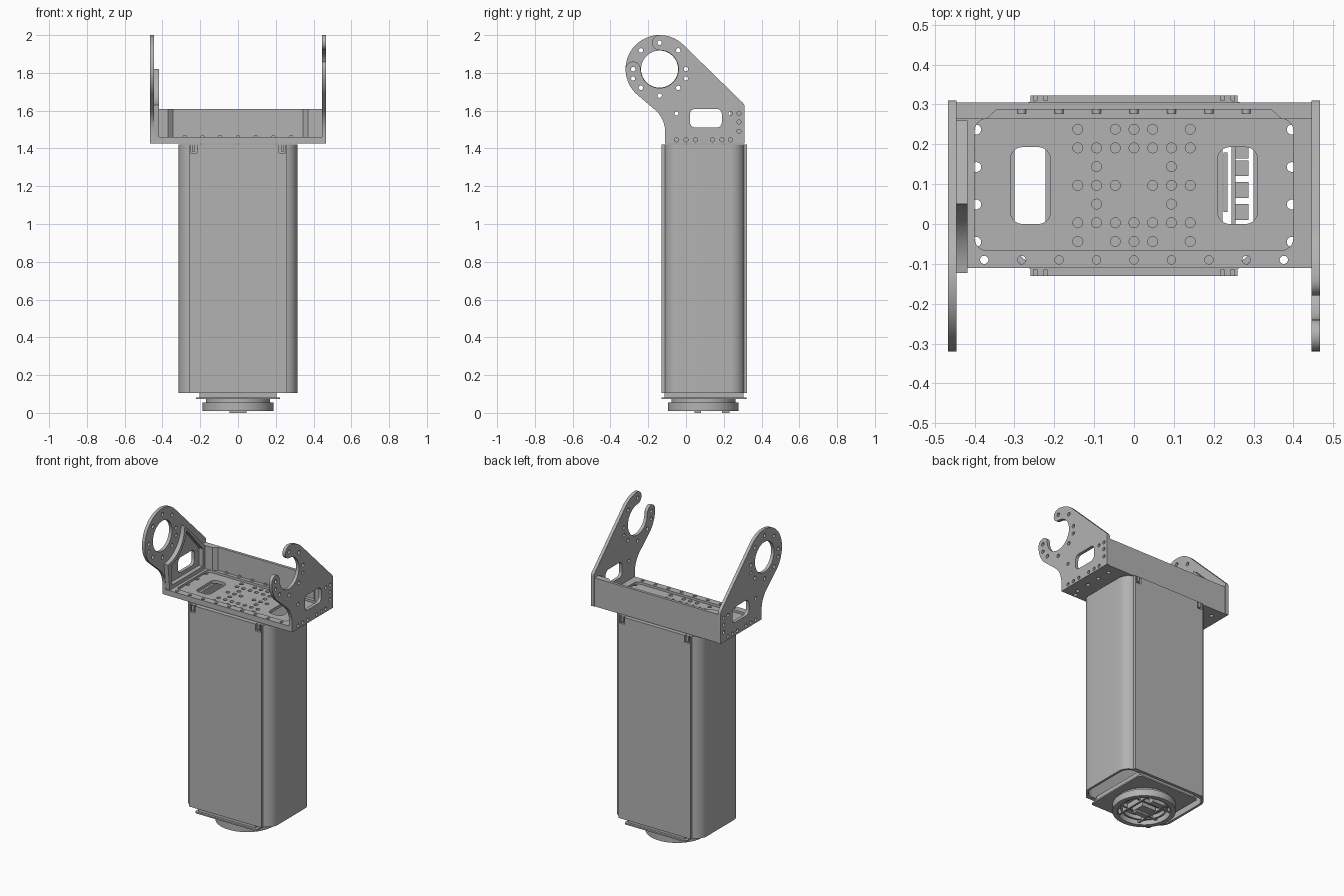
import bpy, bmesh
from math import pi, sin, cos, radians
from mathutils import Matrix, Vector

cube = bpy.data.objects.get("Cube")
if cube:
    bpy.data.objects.remove(cube)

grey = bpy.data.materials.new("plain grey")
grey.use_nodes = True
COLOUR = (0.45, 0.45, 0.45, 1)
grey.diffuse_color = COLOUR
grey.node_tree.nodes["Principled BSDF"].inputs["Base Color"].default_value = COLOUR

# Local sheet axes mapped to world axes
FLAT = Matrix.Identity(3)
SIDE = Matrix(((0, 0, 1), (1, 0, 0), (0, 1, 0)))    # (y, z), thick along x
FACE = Matrix(((1, 0, 0), (0, 0, -1), (0, 1, 0)))   # (x, z), thick along -y


def finish(name, mesh):
    obj = bpy.data.objects.new(name, mesh)
    bpy.context.scene.collection.objects.link(obj)
    mesh.materials.clear()
    mesh.materials.append(grey)
    bpy.ops.object.select_all(action='DESELECT')
    obj.select_set(True)
    bpy.context.view_layer.objects.active = obj
    bpy.ops.object.shade_smooth_by_angle(angle=radians(35))
    return obj


def arc(cx, cy, r, a0, a1, n=12):
    """Points on an arc, angles in degrees."""
    steps = [radians(a0 + (a1 - a0) * i / n) for i in range(n + 1)]
    return [(cx + r * cos(a), cy + r * sin(a)) for a in steps]


def circle(cx, cy, r, n=16):
    return arc(cx, cy, r, 0, 360, n)[:-1]


def rounded(x0, x1, y0, y1, r, n=6):
    return (arc(x1 - r, y0 + r, r, -90, 0, n) + arc(x1 - r, y1 - r, r, 0, 90, n)
            + arc(x0 + r, y1 - r, r, 90, 180, n) + arc(x0 + r, y0 + r, r, 180, 270, n))


def rect(x0, x1, y0, y1):
    return [(x0, y0), (x1, y0), (x1, y1), (x0, y1)]


def sheet(name, loops, low, high, axes=FLAT):
    """Outline plus hole loops, filled and extruded between low and high."""
    curve = bpy.data.curves.new(name, 'CURVE')
    curve.dimensions = '2D'
    curve.fill_mode = 'BOTH'
    curve.extrude = (high - low) / 2
    for loop in loops:
        spline = curve.splines.new('POLY')
        spline.points.add(len(loop) - 1)
        for point, (u, v) in zip(spline.points, loop):
            point.co = (u, v, 0, 1)
        spline.use_cyclic_u = True
    helper = bpy.data.objects.new(name + " outline", curve)
    bpy.context.scene.collection.objects.link(helper)
    graph = bpy.context.evaluated_depsgraph_get()
    mesh = bpy.data.meshes.new_from_object(helper.evaluated_get(graph))
    bpy.data.objects.remove(helper)
    bm = bmesh.new()
    bm.from_mesh(mesh)
    bmesh.ops.remove_doubles(bm, verts=bm.verts, dist=0.00005)
    for v in bm.verts:
        v.co = axes @ (v.co + Vector((0, 0, (low + high) / 2)))
    bmesh.ops.recalc_face_normals(bm, faces=bm.faces)
    bm.to_mesh(mesh)
    bm.free()
    return finish(name, mesh)


def box(name, x0, x1, y0, y1, z0, z1):
    return sheet(name, [rect(x0, x1, y0, y1)], z0, z1)


# Side arms: ring plate on -x, open hook plate on +x
CY, CZ, OUT, MID = -0.14, 1.82, 0.18, 0.14
BASE, DECK, RIM, TOP = 1.425, 1.445, 1.46, 1.61
foot = [(-0.11, BASE), (0.31, BASE)] + arc(0.28, 1.62, 0.03, 0, 45, 4)
heel = arc(-0.27, 1.485, 0.16, 45, 0, 8)
window = rounded(0.02, 0.19, 1.51, 1.61, 0.03)
bolts = [(0.235, 1.585), (0.28, 1.585), (0.28, 1.54), (0.28, 1.49), (-0.05, 1.585),
         (0, 1.77), (-0.28, 1.77)]
bolts += [(y, 1.446) for y in (0.235, 0.19, 0.14, 0.05, 0, -0.05)]


def ring_bolts(angles):
    return [circle(CY + MID * cos(radians(a)), CZ + MID * sin(radians(a)), 0.012)
            for a in angles]


holes = [window] + [circle(y, z, 0.011) for y, z in bolts]
ring_outline = foot + arc(CY, CZ, OUT, 45, 225, 40) + heel
sheet("ring_arm", [ring_outline, circle(CY, CZ, 0.098, 48)] + holes
      + ring_bolts(range(0, 360, 45)), -0.467, -0.446, SIDE)

hook_outline = (foot + arc(CY, CZ, OUT, 45, 90, 12)
                + arc(CY, CZ + MID, 0.04, 90, 270)[1:-1]
                + arc(CY, CZ, 0.1, 90, -180, 48)
                + arc(CY - MID, CZ, 0.04, 0, 180)[1:-1]
                + arc(CY, CZ, OUT, 180, 225, 12) + heel)
sheet("hook_arm", [hook_outline] + holes
      + ring_bolts(a for a in range(0, 360, 45) if a != 135), 0.446, 0.467, SIDE)

# Raised stiffening frame on the inside of the ring arm
frame = arc(CY, CZ, 0.19, -85, 0, 16) + [(0.26, 1.61), (0.26, RIM), (-0.105, RIM)]
pocket = arc(CY, CZ, 0.215, -75, -10, 16) + [(0.235, 1.6), (0.235, 1.485), (-0.08, 1.485)]
sheet("arm_frame", [frame, pocket], -0.446, -0.418, SIDE)

# Bracket deck with its perforations
PITCH = 0.047
grid = []
for row, columns in ((3, (0, 1, 3)), (2, (0, 1, 2, 3)), (1, (2,)), (0, (1, 2, 3))):
    for c in columns:
        for sx in ((1, -1) if c else (1,)):
            for sy in ((1, -1) if row else (1,)):
                grid.append((sx * c * PITCH, 0.097 + sy * row * PITCH))
front_row = [(2 * PITCH * i, -0.09) for i in range(-4, 5)]
edge_holes = [(s * 0.396, -0.045 + 2 * PITCH * i) for s in (1, -1) for i in range(4)]
slots = [rounded(-0.31, -0.21, 0, 0.193, 0.03), rounded(0.21, 0.31, 0, 0.193, 0.03)]
outer = rect(-0.446, 0.446, -0.11, 0.305)
sheet("bracket_deck", [outer] + slots
      + [circle(x, y, 0.0125) for x, y in grid + front_row + edge_holes], BASE, DECK)
sheet("deck_rim", [outer, rounded(-0.4, 0.4, -0.066, 0.264, 0.03)]
      + [circle(x, y, 0.0105) for x, y in front_row], DECK, RIM)

# Back wall with thicker ends, and the screws along its foot
wall = [(-0.446, 0.305), (-0.446, 0.264), (-0.37, 0.264), (-0.345, 0.287),
        (0.345, 0.287), (0.37, 0.264), (0.446, 0.264), (0.446, 0.305)]
sheet("back_wall", [wall], RIM, TOP)
for i in range(-3, 4):
    sheet("wall_screw", [circle(2 * PITCH * i, RIM, 0.011)], -0.287, -0.278, FACE)

# Hollow square column, open at the bottom
sheet("column", [rounded(-0.315, 0.315, -0.115, 0.31, 0.075, 10),
                 rounded(-0.3, 0.3, -0.1, 0.295, 0.06, 10)], 0.105, 1.42)

# Front and back cover panels, notched at the top corners
half = [(0.26, 0.105), (0.26, 1.42), (0.252, 1.42), (0.252, 1.375), (0.217, 1.375), (0.217, 1.42)]
panel = half + [(-x, z) for x, z in reversed(half)]
for name, low, high in (("front_panel", 0.112, 0.13), ("back_panel", -0.323, -0.305)):
    sheet(name, [panel], low, high, FACE)
    for s in (1, -1):
        x = s * 0.235
        sheet(name + "_clip", [rect(x - 0.008, x + 0.008, 1.385, 1.42)], low, high, FACE)

# Circuit board and connectors inside the column
box("circuit_board", 0.245, 0.255, -0.02, 0.21, 0.9, 1.38)
for y in (0.01, 0.065, 0.12, 0.165):
    box("connector", 0.255, 0.288, y, y + 0.04, 1.25, 1.36)
box("board_carrier", 0.225, 0.235, 0.03, 0.18, 0.9, 1.36)

# Foot: mounting block, thin plate and ring flange
FY = 0.092
box("foot_block", -0.205, 0.205, -0.115, 0.305, 0.08, 0.12)
sheet("foot_plate", [rounded(-0.222, 0.222, -0.13, 0.32, 0.015)], 0.073, 0.082)
sheet("flange_hub", [circle(0, FY, 0.17, 48)], 0.055, 0.073)
sheet("flange_ring", [circle(0, FY, 0.187, 64), circle(0, FY, 0.158, 64)], 0.01, 0.055)
sheet("inner_ring", [circle(0, FY, 0.14, 48), circle(0, FY, 0.128, 48)], 0.03, 0.055)

# Ribs and plug housing inside the flange
for s in (1, -1):
    box("flange_rib", s * 0.075 - 0.006, s * 0.075 + 0.006, FY - 0.14, FY + 0.14, 0.022, 0.055)
    box("cross_rib", -0.15, 0.15, FY + s * 0.06 - 0.006, FY + s * 0.06 + 0.006, 0.03, 0.055)
box("plug_housing", -0.05, 0.05, FY - 0.045, FY + 0.045, 0.012, 0.055)
box("plug_foot", -0.045, 0.045, 0.045, 0.08, 0, 0.03)
box("latch_foot", -0.045, 0.045, 0.19, 0.23, 0, 0.055)
